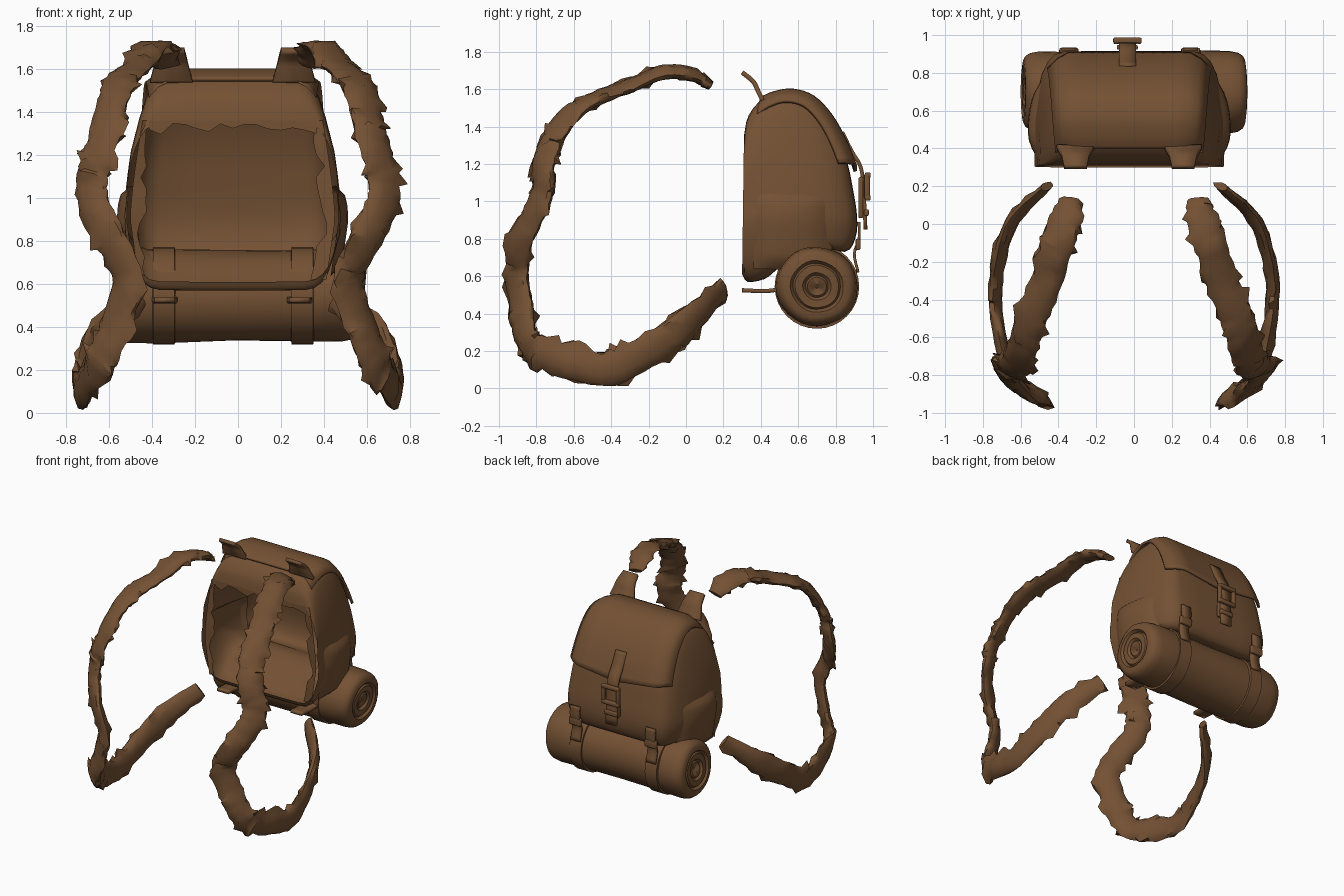
import bpy, bmesh, math, random
from mathutils import Vector

if "Cube" in bpy.data.objects:
    bpy.data.objects.remove(bpy.data.objects["Cube"])

leather = bpy.data.materials.new("brown_leather")
leather.use_nodes = True
COLOR = (0.175, 0.083, 0.034, 1)
leather.diffuse_color = COLOR
leather.node_tree.nodes["Principled BSDF"].inputs["Base Color"].default_value = COLOR
leather.node_tree.nodes["Principled BSDF"].inputs["Roughness"].default_value = 0.9

CX = -0.025  # middle of the bag


def finish(name, bm, smooth=40):
    bmesh.ops.recalc_face_normals(bm, faces=bm.faces)
    mesh = bpy.data.meshes.new(name)
    bm.to_mesh(mesh)
    bm.free()
    mesh.materials.append(leather)
    obj = bpy.data.objects.new(name, mesh)
    bpy.context.collection.objects.link(obj)
    bpy.ops.object.select_all(action='DESELECT')
    obj.select_set(True)
    bpy.context.view_layer.objects.active = obj
    bpy.ops.object.shade_smooth_by_angle(angle=math.radians(smooth))
    return obj


def loft(name, rows, ring=False, caps=False, thick=0.0, smooth=40):
    """Skin a list of equally long point rows."""
    bm = bmesh.new()
    grid = [[bm.verts.new(p) for p in row] for row in rows]
    n = len(rows[0])
    for a, b in zip(grid, grid[1:]):
        for i in range(n if ring else n - 1):
            j = (i + 1) % n
            bm.faces.new((a[i], a[j], b[j], b[i]))
    if caps:
        bm.faces.new(grid[0])
        bm.faces.new(grid[-1])
    bmesh.ops.remove_doubles(bm, verts=bm.verts, dist=0.0005)
    obj = finish(name, bm, smooth)
    if thick:
        mod = obj.modifiers.new("thickness", 'SOLIDIFY')
        mod.thickness = thick
        mod.offset = 0
    return obj


def spline(points, steps=4):
    """Smooth curve through the points."""
    p = [Vector(q) for q in points]
    p = [2 * p[0] - p[1]] + p + [2 * p[-1] - p[-2]]
    out = []
    for a, b, c, d in zip(p, p[1:], p[2:], p[3:]):
        for k in range(steps):
            t = k / steps
            out.append(0.5 * (2 * b + (c - a) * t + (2 * a - 5 * b + 4 * c - d) * t * t
                              + (3 * b - a - 3 * c + d) * t ** 3))
    return out + [p[-2]]


def box(name, center, size, bevel=0.008):
    bm = bmesh.new()
    bmesh.ops.create_cube(bm, size=1)
    for v in bm.verts:
        v.co = Vector(center) + Vector(a * b for a, b in zip(v.co, size))
    bmesh.ops.bevel(bm, geom=bm.edges[:], offset=bevel, segments=3, affect='EDGES', profile=0.5)
    return finish(name, bm)


def band(name, x, width, path, thick=0.02, taper=0.0):
    """Flat strap running along a (y, z) path."""
    pts = spline([(0, y, z) for y, z in path])
    rows = []
    for i, p in enumerate(pts):
        w = width / 2 * (1 - taper * i / (len(pts) - 1))
        rows.append([p + Vector((x + s * w, 0, 0)) for s in (-1, 0, 1)])
    return loft(name, rows, thick=thick)


# Bag shell: rounded profile, open towards the wearer, narrower at the back
def half_width(y, z):
    t = (z - 0.9) / 0.7
    width = 0.49 - 0.105 * max(0, t) ** 1.4 - 0.1 * max(0, -t)
    return width * (1 - 0.06 * ((y - 0.45) / 0.45) ** 2)


profile = spline([(0, 0.31, 1.35), (0, 0.335, 1.46), (0, 0.42, 1.555), (0, 0.55, 1.585),
                  (0, 0.66, 1.555), (0, 0.75, 1.47), (0, 0.82, 1.33), (0, 0.865, 1.2),
                  (0, 0.89, 1.08), (0, 0.915, 0.92), (0, 0.905, 0.8), (0, 0.85, 0.73),
                  (0, 0.7, 0.755), (0, 0.58, 0.72), (0, 0.49, 0.64), (0, 0.42, 0.585),
                  (0, 0.33, 0.57), (0, 0.3, 0.61)], 3)
anchor = Vector((0, 0.305, 0.98))
stations = [(0, 1), (0.4, 1), (0.76, 0.995), (0.86, 0.97), (0.93, 0.91), (0.98, 0.8),
            (1.01, 0.65), (1.04, 0.4), (1.03, 0.15), (1.02, 0)]
rows = []
for t, s in [(-t, s) for t, s in reversed(stations[1:])] + stations:
    row = []
    for p in profile:
        q = anchor + (p - anchor) * s
        row.append(Vector((CX + t * half_width(q.y, q.z), q.y, q.z)))
    rows.append(row)
loft("bag_shell", rows, smooth=50)

# Torn rim around the open side
random.seed(4)
for side in (-1, 1):
    rim = []
    for k in range(15):
        z = 0.62 + 0.74 * k / 14
        x = CX + side * (half_width(0.31, z) - 0.01)
        rim.append([Vector((x, 0.31, z)),
                    Vector((x - side * random.uniform(0.02, 0.08), 0.32, z))])
    loft("torn_rim", rim, smooth=20)
rim = []
for k in range(15):
    x = CX - 0.39 + 0.78 * k / 14
    rim.append([Vector((x, 0.31, 1.36)), Vector((x, 0.31, random.uniform(1.29, 1.35)))])
loft("torn_top_edge", rim, smooth=20)

# Lid flap, folded over the top and down the outer side
flap_path = spline([(0, 0.4, 1.55), (0, 0.47, 1.58), (0, 0.57, 1.594), (0, 0.68, 1.558),
                    (0, 0.775, 1.46), (0, 0.85, 1.33), (0, 0.905, 1.2)], 4)
rows = []
for i, p in enumerate(flap_path):
    u = i / (len(flap_path) - 1)
    row = []
    for k in range(-8, 9):
        t = k / 8
        edge = max(0, abs(t) - 0.72) / 0.28
        drop = 0.085 * edge ** 1.6
        point = Vector((CX + t * (0.385 + 0.045 * u), p.y - drop * (0.2 + 0.8 * u),
                        p.z - drop * (1 - 0.9 * u)))
        point.z -= 0.04 * u ** 6 * (1 - abs(t) * 1.3)
        row.append(point)
    rows.append(row)
loft("lid_flap", rows, thick=0.018)

# Side pockets: soft bulges with an upper hem
for side in (-1, 1):
    rows = []
    for j in range(11):
        v = j / 10
        row = []
        for k in range(11):
            w = k / 10
            z = 0.64 + 0.42 * v
            y = 0.36 + 0.42 * w
            puff = (1 - abs(2 * w - 1) ** 3) * (1 - abs(2 * v - 1) ** 8)
            base = half_width(y, z) * (1.01 - 0.07 * w * w)
            row.append(Vector((CX + side * (base + 0.05 * puff), y, z - 0.012 * w)))
        rows.append(row)
    loft("side_pocket", rows)

# Centre closing strap with buckle
band("closing_strap", -0.035, 0.09, [(0.835, 1.37), (0.885, 1.27), (0.935, 1.18), (0.95, 1.05), (0.96, 0.85)], 0.02)
box("strap_backing", (-0.035, 0.935, 1.02), (0.11, 0.025, 0.22))
for z in (1.02, 1.14):
    box("buckle_bar", (-0.035, 0.972, z), (0.15, 0.03, 0.03))
for side in (-1, 1):
    box("buckle_side", (-0.035 + side * 0.062, 0.968, 1.08), (0.025, 0.03, 0.14))
box("strap_loop", (-0.035, 0.965, 0.94), (0.11, 0.025, 0.035))

# Bedroll with shallow layered ends
ROLL_Y, ROLL_Z, ROLL_R = 0.7, 0.545, 0.215
outline = [(0.57, 0.01), (0.575, 0.05), (0.565, 0.06), (0.582, 0.075), (0.582, 0.115), (0.568, 0.125),
           (0.588, 0.14), (0.585, 0.17), (0.575, 0.19), (0.55, 0.206), (0.5, 0.215)]
outline += [(0.36, ROLL_R), (0, 0.21)]
outline += [(-x, r) for x, r in reversed(outline[:-1])]
rows = []
for x, r in outline:
    row = []
    for k in range(32):
        a = math.tau * k / 32
        wob = 1 + 0.02 * math.sin(2 * a + 4 * x) + 0.012 * math.sin(5 * a + 9 * x)
        row.append(Vector((x + 0.012 * math.sin(a), ROLL_Y + r * wob * math.cos(a),
                           ROLL_Z + r * wob * math.sin(a))))
    rows.append(row)
loft("bedroll", rows, ring=True, caps=True)

# Straps holding the bedroll
for x in (-0.345, 0.3):
    rows = []
    for dx, r in ((-0.055, 0.2), (-0.05, 0.226), (0.05, 0.226), (0.055, 0.2)):
        rows.append([Vector((x + dx, ROLL_Y + r * math.cos(math.tau * k / 32),
                             ROLL_Z + r * math.sin(math.tau * k / 32))) for k in range(32)])
    loft("bedroll_strap", rows, ring=True)
    band("bedroll_tab", x, 0.08, [(0.925, 0.89), (0.925, 0.8), (0.9, 0.72), (0.92, 0.62)], 0.015)
    box("bedroll_buckle", (x, 0.92, 0.77), (0.1, 0.025, 0.06))

# Strap stubs left on the bag
for x in (-0.31, 0.26):
    band("upper_strap_stub", x, 0.2, [(0.41, 1.54), (0.385, 1.59), (0.36, 1.64), (0.3, 1.69)], 0.025, 0.4)
    band("lower_strap_stub", x * 1.1, 0.12, [(0.5, 0.53), (0.42, 0.52), (0.3, 0.525)], 0.022, 0.2)

# Loose ragged shoulder straps: path points and width directions
strap_path = [(0.34, 0.13, 1.62), (0.36, 0.03, 1.68), (0.41, -0.12, 1.69), (0.46, -0.3, 1.62),
              (0.54, -0.48, 1.55), (0.58, -0.62, 1.46), (0.61, -0.71, 1.34), (0.65, -0.76, 1.2),
              (0.68, -0.76, 1.08), (0.67, -0.8, 0.96), (0.59, -0.88, 0.8), (0.51, -0.905, 0.62),
              (0.56, -0.88, 0.43), (0.63, -0.85, 0.26), (0.68, -0.74, 0.18), (0.73, -0.45, 0.1),
              (0.72, -0.22, 0.19), (0.64, 0.02, 0.36), (0.46, 0.2, 0.54)]
across = Vector((1, 0.1, -0.2))
slant = Vector((0.8, 0.6, 0))
upright = Vector((0.1, 0.1, 1))
directions = [across] * 5 + [slant] * 9 + [upright] * 5
SIDES = 10
for side, label in ((1, "left"), (-1, "right")):
    random.seed(11 + side)
    pts = spline(strap_path, 5)
    dirs = spline(directions, 5)
    rows = []
    for i, p in enumerate(pts):
        tangent = (pts[min(i + 1, len(pts) - 1)] - pts[max(i - 1, 0)]).normalized()
        wide = (dirs[i] - tangent * dirs[i].dot(tangent)).normalized()
        normal = tangent.cross(wide)
        end = min(i, len(pts) - 1 - i) / 5
        size = 0.65 + 0.35 * min(1, end)
        row = []
        for k in range(SIDES):
            a = math.tau * k / SIDES
            rough = random.uniform(0.88, 1.08)
            shift = Vector((0, 0, 0))
            if random.random() < 0.1:
                rough += random.uniform(0.2, 0.5)
                shift = tangent * random.uniform(-0.03, 0.03)
            q = p + shift + (wide * 0.09 * math.cos(a) + normal * 0.036 * math.sin(a)) * rough * size
            row.append(Vector((q.x * side, q.y, max(q.z, 0))))
        rows.append(row)
    loft(label + "_shoulder_strap", rows, ring=True, caps=True, smooth=45)
